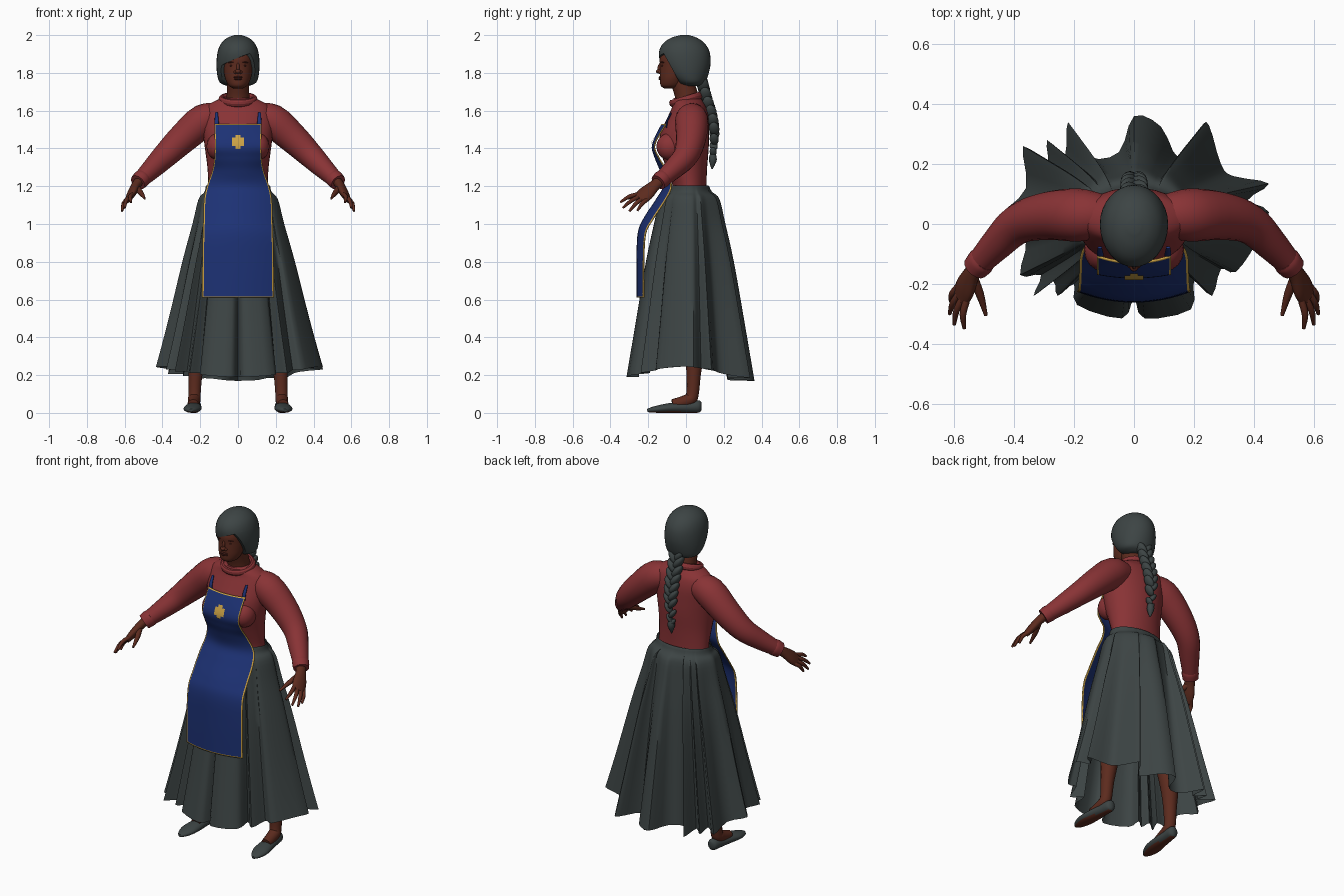
import bpy, bmesh, math
from mathutils import Vector, Matrix, Euler

cube = bpy.data.objects.get("Cube")
if cube:
    bpy.data.objects.remove(cube)


def material(name, *rgb):
    m = bpy.data.materials.new(name)
    m.use_nodes = True
    m.diffuse_color = (*rgb, 1)
    m.node_tree.nodes["Principled BSDF"].inputs["Base Color"].default_value = (*rgb, 1)
    return m


GREY = material("charcoal grey", 0.046, 0.058, 0.058)
RED = material("dusty red", 0.25, 0.033, 0.036)
BLUE = material("royal blue", 0.012, 0.031, 0.175)
GOLD = material("gold", 0.6, 0.36, 0.06)
SKIN = material("brown skin", 0.108, 0.024, 0.013)
LIPS = material("deep brown", 0.07, 0.014, 0.01)


def spline(pts, steps=4, closed=False):
    """Catmull-Rom interpolation of equal-length tuples."""
    n, out = len(pts), []
    for i in range(n if closed else n - 1):
        pick = (lambda k: pts[k % n]) if closed else (lambda k: pts[min(max(k, 0), n - 1)])
        a, b, c, d = (pick(i + k) for k in (-1, 0, 1, 2))
        for s in range(steps):
            t = s / steps
            out.append(tuple(q + t / 2 * (r - p + t * (2 * p - 5 * q + 4 * r - w + t * (3 * (q - r) + w - p)))
                             for p, q, r, w in zip(a, b, c, d)))
    return out if closed else out + [tuple(pts[-1])]


def finish(name, bm, mats, smooth=60):
    bmesh.ops.recalc_face_normals(bm, faces=bm.faces)
    me = bpy.data.meshes.new(name)
    bm.to_mesh(me)
    bm.free()
    ob = bpy.data.objects.new(name, me)
    bpy.context.collection.objects.link(ob)
    for m in mats:
        me.materials.append(m)
    bpy.ops.object.select_all(action='DESELECT')
    ob.select_set(True)
    bpy.context.view_layer.objects.active = ob
    bpy.ops.object.shade_smooth_by_angle(angle=math.radians(smooth))
    return ob


def skin_rings(rings, wrap=True, caps=True):
    bm = bmesh.new()
    rows = [[bm.verts.new(p) for p in ring] for ring in rings]
    n = len(rows[0])
    for a, b in zip(rows, rows[1:]):
        for i in range(n if wrap else n - 1):
            j = (i + 1) % n
            bm.faces.new((a[i], a[j], b[j], b[i]))
    if caps:
        bm.faces.new(rows[0])
        bm.faces.new(rows[-1])
    return bm


def loft(rows, n=32):
    """Stacked ovals: height, front y, back y, half width."""
    rings = []
    for z, front, back, rx in spline(rows):
        rings.append([(rx * math.cos(a), (front + back) / 2 + (back - front) / 2 * math.sin(a), z)
                      for a in (math.tau * i / n for i in range(n))])
    return skin_rings(rings)


def tube(name, rows, mat, side=1, across=(0, 1, 0), n=14):
    """Oval tube along a path: x, y, z, radius across, other radius."""
    rows = spline([r if len(r) == 5 else (*r, r[3]) for r in rows])
    pts = [Vector(r[:3]) for r in rows]
    u, rings = Vector(across), []
    for i, r in enumerate(rows):
        t = (pts[min(i + 1, len(pts) - 1)] - pts[max(i - 1, 0)]).normalized()
        u = (u - t * u.dot(t)).normalized()
        v = t.cross(u)
        ring = [pts[i] + u * r[3] * math.cos(a) + v * r[4] * math.sin(a)
                for a in (math.tau * k / n for k in range(n))]
        rings.append([(p.x * side, p.y, p.z) for p in ring])
    return finish(name, skin_rings(rings), [mat])


def balls(name, items, mat):
    """Ellipsoids: location, radii, rotation."""
    bm = bmesh.new()
    for loc, size, rot in items:
        bmesh.ops.create_uvsphere(bm, u_segments=16, v_segments=10, radius=1,
                                  matrix=Matrix.LocRotScale(Vector(loc), Euler(rot), Vector(size)))
    return finish(name, bm, [mat])


# Torso, bust and collar
finish("blouse", loft([(1.14, -.07, .11, .16), (1.2, -.07, .108, .157), (1.3, -.105, .112, .162),
                       (1.4, -.14, .12, .175), (1.48, -.135, .122, .185), (1.56, -.1, .12, .19),
                       (1.615, -.075, .108, .175), (1.645, -.07, .092, .135), (1.667, -.066, .078, .085)]), [RED])
balls("bust", [((s * .105, -.085, 1.41), (.062, .072, .072), (0, 0, 0)) for s in (-1, 1)], RED)
bpy.ops.mesh.primitive_torus_add(major_radius=.077, minor_radius=.015, major_segments=32, minor_segments=10,
                                 location=(0, 0, 1.66), rotation=(.28, 0, 0))
collar = bpy.context.object
collar.name = "collar"
collar.scale = (1.12, 1, 1.3)
collar.data.materials.append(RED)
bpy.ops.object.shade_smooth_by_angle()

# Neck, head and face
tube("neck", [(0, .01, 1.62, .066), (0, 0, 1.69, .061), (0, -.03, 1.78, .06)], SKIN)
finish("head", loft([(1.718, -.115, -.05, .026), (1.733, -.134, -.02, .05), (1.765, -.138, .0, .066),
                     (1.8, -.139, .03, .074), (1.84, -.138, .05, .079), (1.88, -.138, .05, .079),
                     (1.93, -.115, .04, .07)]), [SKIN])
balls("nose", [((0, -.139, 1.808), (.015, .02, .013), (0, 0, 0)), ((0, -.136, 1.83), (.009, .014, .026), (-.25, 0, 0))]
      + [((s * .014, -.137, 1.804), (.009, .011, .009), (0, 0, 0)) for s in (-1, 1)], SKIN)
balls("lips", [((0, -.135, z), (.023, .01, .006), (0, 0, 0)) for z in (1.768, 1.777)], LIPS)
balls("eyes", [((s * .033, -.124, 1.838), (.013, .006, .005), (0, 0, s * .35)) for s in (-1, 1)], LIPS)
balls("eyebrows", [((s * .035, -.126, 1.857), (.02, .007, .004), (0, s * .12, s * .35)) for s in (-1, 1)], LIPS)

# Hair: back bulk and swept fringe cut from the same shape
HAIR = [(1.73, -.01, .075, .055), (1.748, -.05, .1, .095), (1.79, -.1, .118, .11), (1.85, -.135, .13, .114),
        (1.91, -.143, .125, .108), (1.955, -.122, .1, .09), (1.985, -.08, .06, .058), (2.0, -.03, .015, .02)]
for name, point, normal in (("hair_back", (0, -.07, 1.815), (0, 1, .55)), ("hair_fringe", (0, -.1, 1.876), (-.4, .1, 1))):
    bm = loft(HAIR)
    bmesh.ops.bisect_plane(bm, geom=bm.verts[:] + bm.edges[:] + bm.faces[:], plane_co=point,
                           plane_no=normal, clear_inner=True)
    bmesh.ops.holes_fill(bm, edges=[e for e in bm.edges if e.is_boundary])
    finish(name, bm, [GREY], 40)

# Braid: overlapping tilted strands and a loose tail
strands = []
path = spline([(.085, 1.75, .04), (.11, 1.66, .039), (.138, 1.57, .037), (.15, 1.48, .033), (.142, 1.36, .021)], 4)
for i, (y, z, r) in enumerate(path):
    s = 1 if i % 2 else -1
    strands.append(((s * r * .45, y, z), (r * .55, r * .8, r * 1.15), (.1, s * .6, 0)))
balls("braid", strands, GREY)
tube("braid_tail", [(0, .142, 1.38, .012), (0, .142, 1.34, .021), (0, .138, 1.29, .003)], GREY)

# Skirt: oval waist flaring into a pleated hem
hem = [(.45, .04), (.38, .08), (.45, .135), (.33, .16), (.29, .2), (.25, .33), (.22, .32), (.15, .22), (.09, .325),
       (0, .36), (-.05, .24), (-.15, .225), (-.22, .34), (-.23, .23), (-.29, .28), (-.29, .2), (-.37, .26),
       (-.36, .12), (-.435, .03), (-.36, -.05), (-.38, -.17), (-.31, -.17), (-.335, -.24), (-.27, -.19),
       (-.255, -.24), (-.2, -.2), (-.19, -.27), (-.04, -.315), (0, -.25), (.035, -.315), (.19, -.285), (.2, -.19),
       (.26, -.24), (.29, -.15), (.34, -.16), (.41, -.06)]
hem = spline(hem, 3, True)
rings = []
for z, f in spline([(1.205, 0), (1.17, .03), (1.13, .15), (1, .27), (.8, .47), (.5, .73), (.19, 1)]):
    ring = []
    for x, y in hem:
        a = math.atan2(y / .33, x / .44)
        drop = f ** 4 * (.055 * math.cos(a) ** 2 - .02 * max(0, math.sin(a)))
        bulge = .025 * math.sin(math.pi * math.sqrt(max(0, min(f, 1)))) * math.sin(a)
        ring.append((.17 * math.cos(a) * (1 - f) + x * f,
                     (.018 + .1 * math.sin(a)) * (1 - f) + y * f + bulge, z + drop))
    rings.append(ring)
finish("skirt", skin_rings(rings, caps=False), [GREY], 50)

# Apron surface: height, half width, centre y, sideways bend
APRON = spline([(.61, .19, -.262, .036), (.8, .189, -.262, .036), (.95, .186, -.256, .04), (1.03, .183, -.225, .05),
                (1.13, .18, -.16, .05), (1.2, .165, -.122, .042), (1.28, .137, -.138, .035), (1.35, .125, -.166, .02),
                (1.42, .123, -.18, .012), (1.53, .124, -.13, .022)], 6)


def apron_at(z):
    for a, b in zip(APRON, APRON[1:]):
        if z <= b[0]:
            break
    t = (z - a[0]) / (b[0] - a[0])
    return [p + (q - p) * t for p, q in zip(a, b)][1:]


def patch(x, z, off=0):
    half, y, bend = apron_at(z)
    return (x, y + bend * (x / half) ** 2 - off, z)


heights = [APRON[0][0], APRON[0][0] + .007] + [r[0] for r in APRON[1:-1]] + [APRON[-1][0] - .007, APRON[-1][0]]
cols = [-1] + [-.955 + 1.91 * i / 12 for i in range(13)] + [1]
bm = skin_rings([[patch(c * apron_at(z)[0], z) for c in cols] for z in heights], False, False)
for f in bm.faces:
    x, _, z = f.calc_center_median()
    trim = abs(x) > .955 * apron_at(z)[0] or z < .617 or z > 1.523
    f.material_index = int(trim)
apron = finish("apron", bm, [BLUE, GOLD])
apron.modifiers.new("cloth", 'SOLIDIFY').thickness = .006

# Gold emblem plates following the bib
for name, w, low, high in (("emblem_upright", .014, 1.397, 1.472), ("emblem_bar", .032, 1.413, 1.458)):
    grid = [[patch(w * i, low + (high - low) * k / 6, .006) for i in (-1, 0, 1)] for k in range(7)]
    finish(name, skin_rings(grid, False, False), [GOLD])

for s, side in ((1, "left"), (-1, "right")):
    # Apron strap
    tube(side + "_strap", [(.112, -.105, 1.51, .011, .005), (.113, -.1, 1.545, .011, .005),
                           (.114, -.078, 1.59, .007, .004)], BLUE, s, (1, 0, 0))

    # Sleeve and cuff
    tube(side + "_sleeve", [(.09, .03, 1.57, .065), (.18, .03, 1.548, .088), (.29, .027, 1.455, .08),
                            (.385, .0, 1.363, .067), (.455, -.065, 1.293, .055), (.525, -.14, 1.225, .041)], RED, s, n=20)
    tube(side + "_cuff", [(.502, -.117, 1.248, .045), (.512, -.127, 1.238, .048), (.53, -.147, 1.22, .044)], RED, s)

    # Hand
    knuckles = Vector((.4, .8, -.45)).normalized()
    tube(side + "_palm", [(.515, -.13, 1.235, .03, .027), (.54, -.165, 1.205, .031, .024),
                          (.562, -.21, 1.163, .044, .022), (.578, -.245, 1.132, .041, .015)], SKIN, s, knuckles)
    tips = [(.566, -.348, 1.115), (.6, -.335, 1.085), (.615, -.3, 1.068), (.612, -.258, 1.07)]
    for i, tip in enumerate(tips):
        base = Vector((.572, -.232, 1.143)) + knuckles * (i - 1.5) * .021
        mid = base.lerp(Vector(tip), .5) + Vector((.008, 0, .008))
        tube(f"{side}_finger_{i + 1}", [(*base, .012), (*mid, .011), (*tip, .006)], SKIN, s, (1, 0, 0), 10)
    tube(side + "_thumb", [(.54, -.175, 1.195, .018), (.514, -.235, 1.165, .014), (.494, -.305, 1.135, .006)],
         SKIN, s, (1, 0, 0), 10)

    # Leg and shoe
    tube(side + "_leg", [(.12, .03, .95, .075), (.18, .035, .55, .06), (.215, .045, .33, .05), (.226, .04, .2, .038),
                         (.23, .034, .1, .033), (.232, .015, .068, .034), (.238, -.07, .043, .029)], SKIN, s)
    shoe = tube(side + "_shoe", [(.224, .082, .034, .012, .02), (.225, .066, .034, .03, .033), (.23, .01, .03, .035, .03),
                                 (.236, -.07, .027, .044, .027), (.243, -.13, .022, .046, .022),
                                 (.247, -.18, .016, .03, .015), (.248, -.205, .013, .01, .008)], GREY, s, (1, 0, 0), 18)
    shoe.data.materials.append(SKIN)
    for p in shoe.data.polygons:
        p.material_index = int(p.normal.z < -.85)
